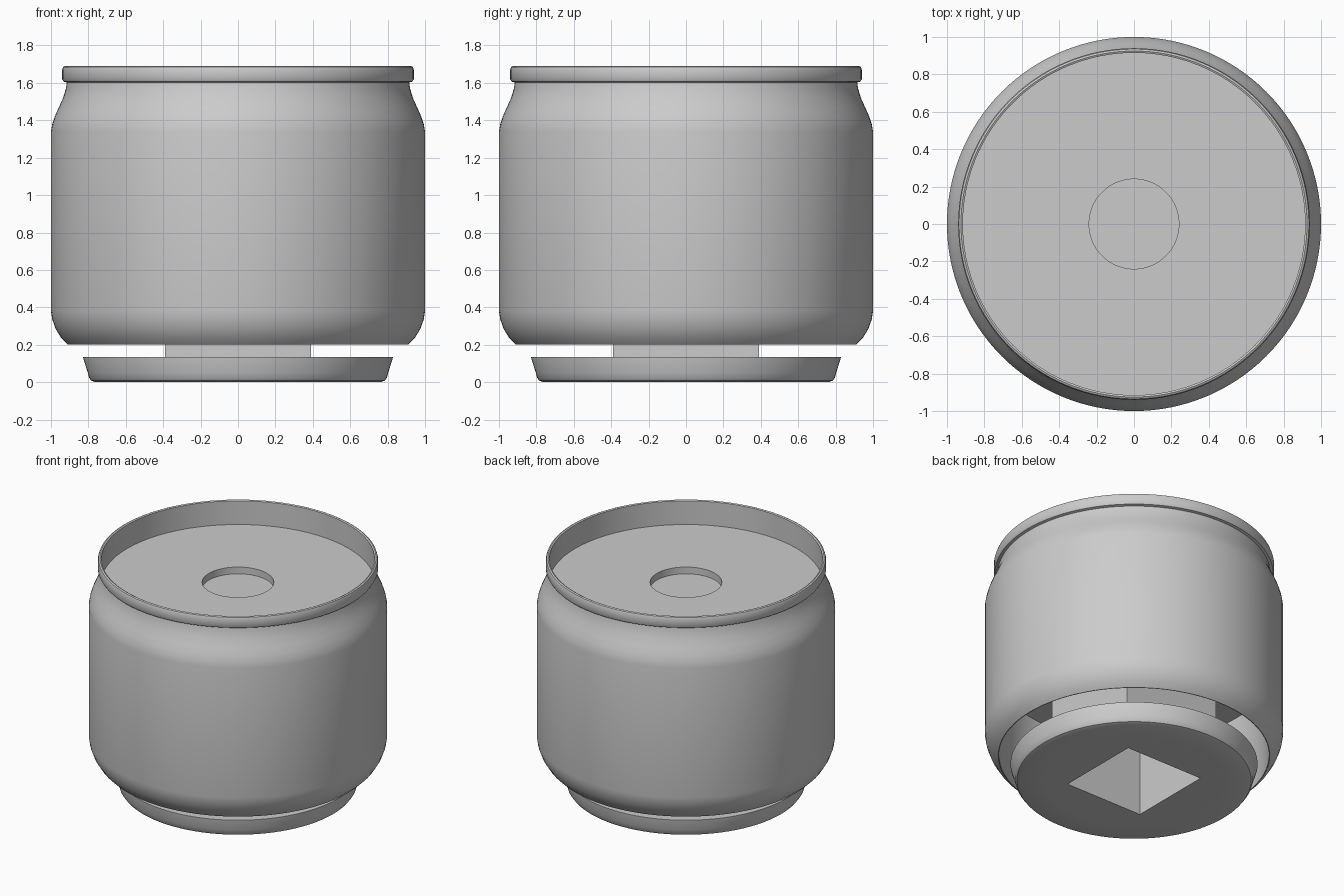
import bpy, bmesh, math

old = bpy.data.objects.get("Cube")
if old:
    bpy.data.objects.remove(old, do_unlink=True)

SEGMENTS = 128
GREY = (0.6, 0.6, 0.6, 1.0)

mat = bpy.data.materials.new("plain grey")
mat.use_nodes = True
mat.diffuse_color = GREY
mat.node_tree.nodes["Principled BSDF"].inputs["Base Color"].default_value = GREY


def finish(name, bm, smooth=True):
    """Turn a bmesh into a named, coloured object."""
    bmesh.ops.recalc_face_normals(bm, faces=bm.faces)
    mesh = bpy.data.meshes.new(name)
    bm.to_mesh(mesh)
    bm.free()
    mesh.materials.append(mat)
    obj = bpy.data.objects.new(name, mesh)
    bpy.context.collection.objects.link(obj)
    if smooth:
        bpy.ops.object.select_all(action="DESELECT")
        obj.select_set(True)
        bpy.context.view_layer.objects.active = obj
        bpy.ops.object.shade_smooth_by_angle(angle=math.radians(35))
    return obj


def lathe(bm, profile):
    """Spin a (radius, height) profile around the z axis."""
    verts = [bm.verts.new((r, 0, z)) for r, z in profile]
    edges = [bm.edges.new(pair) for pair in zip(verts, verts[1:])]
    bmesh.ops.spin(bm, geom=verts + edges, axis=(0, 0, 1), cent=(0, 0, 0),
                   angle=math.tau, steps=SEGMENTS)
    bmesh.ops.remove_doubles(bm, verts=bm.verts, dist=0.0001)


def square_ring(bm, half, z):
    return [bm.verts.new((x * half, y * half, z))
            for x, y in ((-1, -1), (1, -1), (1, 1), (-1, 1))]


def bridge(bm, lower, upper):
    for i in range(4):
        j = (i + 1) % 4
        bm.faces.new((lower[i], lower[j], upper[j], upper[i]))


# Body: round shouldered shell, rolled rim, recessed top and hollow underside
CEILING = 0.83
bm = bmesh.new()
lathe(bm, [
    (0, 1.46), (0.24, 1.46), (0.24, 1.51), (0.915, 1.51),          # recessed top
    (0.915, 1.685), (0.925, 1.69), (0.935, 1.685), (0.94, 1.67),   # rim
    (0.94, 1.62), (0.933, 1.607), (0.915, 1.602),
    (0.92, 1.57), (0.935, 1.52), (0.96, 1.465), (0.98, 1.42),      # shoulder
    (0.993, 1.38), (1, 1.34),
    (1, 0.38), (0.993, 0.335), (0.975, 0.285), (0.945, 0.235), (0.91, 0.2),
    (0.905, 0.2), (0.905, CEILING), (0, CEILING),                  # hollow underside
])
finish("body", bm)

# Base: shallow flared foot with a square opening through it
OUTER, INNER, TOP = 0.39, 0.316, 0.135
bm = bmesh.new()
lathe(bm, [
    (0.6, 0), (0.76, 0), (0.785, 0.008), (0.797, 0.025), (0.803, 0.05),
    (0.828, 0.13), (0.828, TOP), (0.6, TOP),
])
for z in (0, TOP):
    rim = [e for e in bm.edges if e.is_boundary
           and all(abs(v.co.z - z) < 0.001 for v in e.verts)]
    ring = square_ring(bm, INNER, z)
    square = [bm.edges.new((ring[i], ring[(i + 1) % 4])) for i in range(4)]
    bmesh.ops.triangle_fill(bm, edges=rim + square, use_beauty=True)
finish("base", bm)

# Post: square tube rising from the base opening to the body ceiling
bm = bmesh.new()
inner_low, inner_high = square_ring(bm, INNER, 0), square_ring(bm, INNER, CEILING - 0.01)
outer_low, outer_high = square_ring(bm, OUTER, TOP), square_ring(bm, OUTER, CEILING)
bridge(bm, inner_low, inner_high)
bridge(bm, outer_low, outer_high)
bridge(bm, inner_low, outer_low)
bm.faces.new(inner_high)
bm.faces.new(outer_high)
# keep the underside of the tube wall hidden inside the base
for v in inner_low:
    v.co.z = 0.0
finish("square_post", bm, smooth=False)
